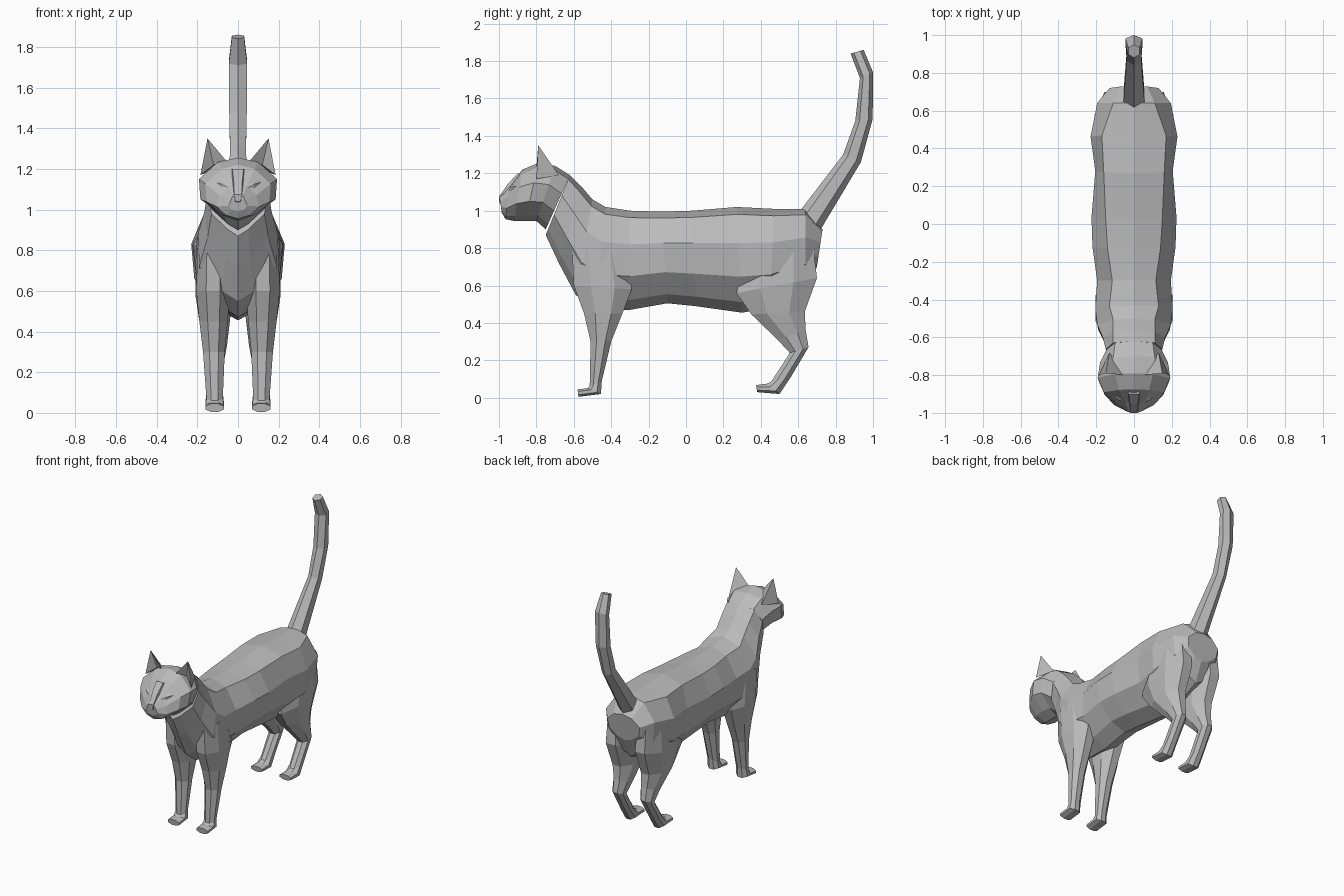
import bpy
import bmesh
from math import cos, sin, tau
from mathutils import Vector
from mathutils.bvhtree import BVHTree

if "Cube" in bpy.data.objects:
    bpy.data.objects.remove(bpy.data.objects["Cube"])

fur = bpy.data.materials.new("grey fur")
fur.use_nodes = True
grey = (0.5, 0.5, 0.5, 1)
fur.diffuse_color = grey
fur.node_tree.nodes["Principled BSDF"].inputs["Base Color"].default_value = grey


def make(name, points, faces):
    mesh = bpy.data.meshes.new(name)
    mesh.from_pydata(points, [], faces)
    bm = bmesh.new()
    bm.from_mesh(mesh)
    bmesh.ops.recalc_face_normals(bm, faces=bm.faces)
    bm.to_mesh(mesh)
    bm.free()
    mesh.materials.append(fur)
    obj = bpy.data.objects.new(name, mesh)
    bpy.context.collection.objects.link(obj)
    return obj


def loft(name, rings):
    n = len(rings[0])
    points = [p for ring in rings for p in ring]
    faces = [(r * n + i, r * n + (i + 1) % n, (r + 1) * n + (i + 1) % n, (r + 1) * n + i)
             for r in range(len(rings) - 1) for i in range(n)]
    faces += [tuple(range(n)), tuple(range(len(points) - n, len(points)))]
    return make(name, points, faces)


def trunk_ring(top, bottom, widths):
    """Symmetric section hung between a spine point and a belly point."""
    top, bottom = Vector((0, *top)), Vector((0, *bottom))
    side = [top.lerp(bottom, t) + Vector((w, 0, 0))
            for t, w in zip((0.07, 0.34, 0.66, 0.9), widths)]
    mirrored = [Vector((-p.x, p.y, p.z)) for p in reversed(side)]
    return [top, *side, bottom, *mirrored]


def limb_ring(front, back, inner, outer, sides=8):
    """Rounded section between a front point and a back point."""
    front, back = Vector((0, *front)), Vector((0, *back))
    turn = 0.5 if sides == 8 else 0
    grow = 1 / cos(tau / 16) if sides == 8 else 1
    ring = []
    for i in range(sides):
        a = tau * (i + turn) / sides
        p = front.lerp(back, 0.5 - 0.5 * grow * cos(a))
        p.x = (inner + outer) / 2 + (outer - inner) / 2 * grow * sin(a)
        ring.append(p)
    return ring


# Rump, barrel, chest and neck, then the head
trunk = [
    ((.73, .90), (.70, .70), (.07, .13, .12, .06)),
    ((.64, 1.01), (.64, .56), (.11, .195, .18, .08)),
    ((.47, 1.01), (.45, .48), (.17, .23, .215, .11)),
    ((.27, 1.02), (.30, .455), (.16, .205, .195, .1)),
    ((.03, 1.0), (.05, .49), (.15, .225, .205, .11)),
    ((-.13, .995), (-.1, .505), (.14, .22, .205, .11)),
    ((-.3, 1.0), (-.3, .47), (.115, .195, .19, .1)),
    ((-.43, 1.02), (-.48, .47), (.13, .205, .2, .08)),
    ((-.5, 1.06), (-.59, .55), (.11, .195, .19, .08)),
    ((-.56, 1.13), (-.68, .72), (.11, .165, .15, .06)),
    ((-.62, 1.19), (-.75, .87), (.11, .15, .13, .05)),
]
head = [
    ((-.62, 1.19), (-.75, .9), (.1, .145, .125, .05)),
    ((-.70, 1.24), (-.8, .945), (.11, .18, .165, .07)),
    ((-.79, 1.255), (-.86, .945), (.1, .192, .185, .08)),
    ((-.875, 1.22), (-.92, .945), (.08, .16, .155, .08)),
    ((-.945, 1.13), (-.965, .955), (.045, .09, .105, .06)),
    ((-.998, 1.075), (-.985, .99), (.025, .035, .045, .03)),
]
loft("body", [trunk_ring(*s) for s in trunk])
head_obj = loft("head", [trunk_ring(*s) for s in head])

# Legs
front_leg = [
    ((-.61, .80), (-.32, .82), .04, .2),
    ((-.60, .60), (-.29, .58), .04, .205),
    ((-.545, .45), (-.34, .45), .05, .19),
    ((-.51, .30), (-.40, .30), .065, .172),
    ((-.515, .06), (-.45, .09), .075, .155),
    ((-.53, .05), (-.455, .02), .07, .16),
    ((-.58, .045), (-.575, .005), .07, .16),
]
hind_leg = [
    ((.32, .80), (.68, .82), .04, .2),
    ((.27, .56), (.70, .64), .025, .21),
    ((.35, .445), (.635, .46), .04, .19),
    ((.49, .31), (.64, .36), .055, .165),
    ((.555, .24), (.655, .27), .07, .155),
    ((.455, .085), (.56, .11), .075, .155),
    ((.43, .075), (.50, .02), .07, .16),
    ((.375, .068), (.38, .03), .07, .16),
]
for side, sign in (("left", 1), ("right", -1)):
    for part, rows in (("front_leg", front_leg), ("hind_leg", hind_leg)):
        loft(f"{side}_{part}", [limb_ring(f, b, sign * i, sign * o) for f, b, i, o in rows])

# Tail
tail = [
    ((.61, 1.0), (.72, .90), .065),
    ((.84, 1.30), (.935, 1.26), .045),
    ((.905, 1.48), (.998, 1.49), .05),
    ((.93, 1.71), (1.0, 1.74), .052),
    ((.88, 1.84), (.95, 1.86), .035),
]
loft("tail", [limb_ring(f, b, -w, w, 6) for f, b, w in tail])

# Ears with a hollow front
for side, sign in (("left", 1), ("right", -1)):
    ear = [(.05, -.80, 1.23), (.185, -.80, 1.17), (.13, -.68, 1.19),
           (.12, -.76, 1.22), (.15, -.79, 1.35)]
    make(f"{side}_ear", [(sign * x, y, z) for x, y, z in ear],
         [(0, 3, 4), (3, 1, 4), (1, 2, 4), (2, 0, 4), (0, 2, 1, 3)])

# Nose bridge
loft("nose_bridge", [
    [(-w, y + .05, z - .02), (-w * .6, y, z), (w * .6, y, z), (w, y + .05, z - .02)]
    for w, y, z in ((.045, -.9, 1.2), (.035, -.955, 1.14), (.03, -1.0, 1.075), (.02, -.998, 1.04))])

# Eyes: thin almond lids laid on the face, raised along the middle
skin = BVHTree.FromPolygons([v.co for v in head_obj.data.vertices],
                            [p.vertices[:] for p in head_obj.data.polygons])
for side, sign in (("left", 1), ("right", -1)):
    outline = [(.045, 1.105), (.075, 1.105), (.115, 1.135), (.09, 1.145), (.06, 1.135), (.08, 1.125)]
    lid = []
    for k, (x, z) in enumerate(outline):
        hit = skin.ray_cast(Vector((sign * x, -2, z)), Vector((0, 1, 0)))[0]
        lid.append(hit + Vector((0, -.009 if k == 5 else .002, 0)))
    make(f"{side}_eye", lid, [(i, (i + 1) % 5, 5) for i in range(5)])
